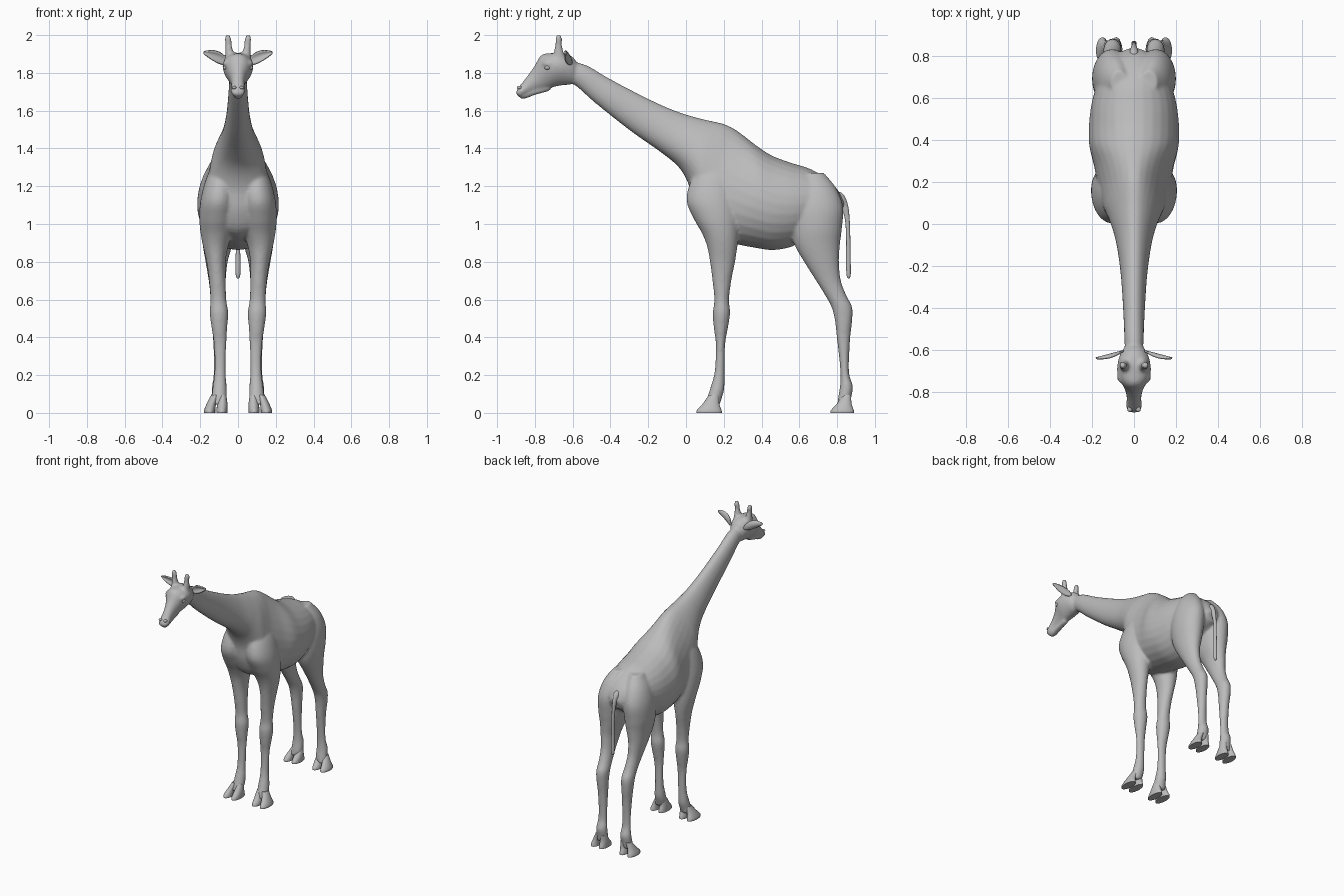
import bpy, bmesh, math
from mathutils import Vector

hide = bpy.data.materials.new("grey")
hide.diffuse_color = (0.5, 0.5, 0.5, 1)


def finish(name, bm, angle=40):
    bmesh.ops.recalc_face_normals(bm, faces=bm.faces)
    me = bpy.data.meshes.new(name)
    bm.to_mesh(me)
    bm.free()
    me.materials.append(hide)
    ob = bpy.data.objects.new(name, me)
    bpy.context.collection.objects.link(ob)
    bpy.ops.object.select_all(action='DESELECT')
    ob.select_set(True)
    bpy.context.view_layer.objects.active = ob
    bpy.ops.object.shade_smooth_by_angle(angle=math.radians(angle))
    return ob


def spline(rows, steps):
    """Catmull-Rom through tuples of numbers."""
    out = []
    for i in range(len(rows) - 1):
        a, b = rows[max(i - 1, 0)], rows[i]
        c, d = rows[i + 1], rows[min(i + 2, len(rows) - 1)]
        for s in range(steps):
            t = s / steps
            out.append([0.5 * (2 * q + (r - p) * t + (2 * p - 5 * q + 4 * r - u) * t * t
                               + (3 * q - p - 3 * r + u) * t ** 3) for p, q, r, u in zip(a, b, c, d)])
    return out + [list(rows[-1])]


def loft(bm, rows, side=1, steps=4, n=28):
    """Rows: y1, z1, y2, z2 (ends of the section), centre x, half width, egg shape."""
    rings = []
    for y1, z1, y2, z2, cx, w, egg in spline(rows, steps):
        ring = []
        for k in range(n):
            t = 2 * math.pi * k / n
            c = math.cos(t)
            ring.append(bm.verts.new((side * (cx + w * math.sin(t) * (1 - egg * c)),
                                      (y1 + y2) / 2 + c * (y1 - y2) / 2,
                                      (z1 + z2) / 2 + c * (z1 - z2) / 2)))
        rings.append(ring)
    for a, b in zip(rings, rings[1:]):
        for k in range(n):
            bm.faces.new((a[k], a[(k + 1) % n], b[(k + 1) % n], b[k]))
    bm.faces.new(rings[0])
    bm.faces.new(rings[-1])


def leg_rows(rows):
    """Rows: z, front y, back y, inner x, outer x."""
    return [(f, z, b, z, (i + o) / 2, (o - i) / 2, 0) for z, f, b, i, o in rows]


def ball(bm, centre, size):
    res = bmesh.ops.create_uvsphere(bm, u_segments=20, v_segments=12, radius=1)
    for v in res["verts"]:
        v.co = Vector(centre) + Vector([a * b for a, b in zip(v.co, size)])


# Neck, chest, barrel and rump
trunk = [(-.60, 1.86, -.63, 1.76, 0, .042, 0), (-.52, 1.837, -.575, 1.725, 0, .046, 0),
         (-.40, 1.767, -.48, 1.64, 0, .05, .05), (-.20, 1.663, -.29, 1.49, 0, .062, .1),
         (-.05, 1.597, -.12, 1.37, 0, .083, .2), (.07, 1.56, -.03, 1.29, 0, .11, .25),
         (.15, 1.542, .02, 1.19, 0, .135, .28), (.20, 1.53, .04, 1.06, 0, .15, .25),
         (.25, 1.507, .10, .95, 0, .165, .25), (.31, 1.465, .24, .90, 0, .185, .2),
         (.38, 1.41, .36, .875, 0, .212, .1), (.46, 1.36, .46, .862, 0, .215, .05),
         (.56, 1.323, .56, .88, 0, .205, 0), (.65, 1.295, .64, .925, 0, .185, 0),
         (.73, 1.25, .71, .97, 0, .165, 0), (.80, 1.185, .77, 1.01, 0, .12, 0),
         (.84, 1.11, .815, 1.04, 0, .04, 0)]
# Skull and muzzle
head = [(-.575, 1.85, -.575, 1.755, 0, .03, 0), (-.60, 1.885, -.60, 1.74, 0, .055, -.1),
        (-.65, 1.905, -.65, 1.735, 0, .074, -.2), (-.71, 1.905, -.70, 1.725, 0, .078, -.25),
        (-.765, 1.895, -.74, 1.713, 0, .06, -.2), (-.80, 1.84, -.775, 1.705, 0, .043, -.1),
        (-.835, 1.79, -.815, 1.695, 0, .035, 0), (-.87, 1.745, -.845, 1.685, 0, .037, .1),
        (-.893, 1.715, -.875, 1.675, 0, .035, .1), (-.90, 1.695, -.895, 1.68, 0, .018, 0)]
jaw = [(-.72, 1.73, -.72, 1.705, 0, .02, 0), (-.80, 1.71, -.80, 1.683, 0, .024, 0),
       (-.85, 1.692, -.85, 1.664, 0, .025, 0), (-.88, 1.683, -.875, 1.663, 0, .016, 0)]
front_leg = leg_rows([
    (1.34, .10, .22, .05, .115), (1.25, .035, .26, .02, .165), (1.13, .002, .28, .01, .198),
    (1.03, .04, .285, .015, .205), (.95, .085, .28, .03, .198), (.88, .112, .272, .052, .185),
    (.80, .127, .26, .065, .167), (.70, .14, .24, .065, .153), (.60, .15, .228, .062, .146),
    (.53, .142, .234, .052, .15), (.45, .147, .222, .057, .14), (.36, .158, .207, .062, .128),
    (.22, .152, .204, .065, .125), (.13, .128, .203, .06, .135), (.08, .112, .19, .06, .14),
    (.045, .105, .18, .07, .15)])
hind_leg = leg_rows([
    (1.27, .62, .73, .03, .11), (1.19, .575, .795, .015, .165), (1.09, .555, .832, .01, .195),
    (.98, .558, .826, .015, .199), (.89, .575, .815, .03, .187), (.80, .625, .81, .055, .172),
    (.70, .688, .82, .065, .155), (.62, .738, .85, .063, .147), (.56, .77, .88, .06, .146),
    (.49, .788, .88, .062, .142), (.40, .798, .87, .065, .133), (.28, .812, .863, .066, .128),
    (.20, .818, .865, .065, .13), (.14, .815, .884, .06, .138), (.08, .805, .875, .06, .142),
    (.045, .80, .87, .07, .15)])

bm = bmesh.new()
loft(bm, trunk)
loft(bm, head)
loft(bm, jaw)
for s in (-1, 1):
    loft(bm, front_leg, s)
    loft(bm, hind_leg, s)
    # Brow ridges
    ball(bm, (s * .06, -.725, 1.85), (.022, .035, .018))
    # Horns growing out of the skull, with round knobs
    loft(bm, [(-.705, 1.87, -.635, 1.87, .042, .028, 0), (-.70, 1.91, -.648, 1.91, .046, .022, 0),
              (-.692, 1.95, -.657, 1.95, .05, .017, 0), (-.692, 1.978, -.656, 1.978, .053, .018, 0),
              (-.688, 1.994, -.66, 1.994, .054, .014, 0), (-.68, 2.003, -.668, 2.003, .054, .006, 0)], s)
body = finish("body", bm, 180)
mod = body.modifiers.new("blend", 'REMESH')
mod.mode = 'VOXEL'
mod.voxel_size = 0.009
mod.use_smooth_shade = True
mod = body.modifiers.new("soften", 'SMOOTH')
mod.factor = 0.5
mod.iterations = 5

# Cloven hooves, two toes per foot
bm = bmesh.new()
for s in (-1, 1):
    for heel, toe in ((.19, .055), (.89, .765)):
        for top, mid, low in (((.062, .10), (.056, .11), (.056, .114)),
                              ((.10, .142), (.116, .165), (.12, .18))):
            loft(bm, leg_rows([(.095, toe + .065, heel - .015, *top),
                               (.05, toe + .035, heel - .014, *mid),
                               (.015, toe + .003, heel - .002, *low),
                               (0, toe, heel, *low)]), s, 3, 20)
finish("hooves", bm)

# Leaf-shaped ears, cupped towards the front
bm = bmesh.new()
for s in (-1, 1):
    grid = []
    for i in range(13):
        t = i / 12
        half = .005 + .028 * math.sin(math.pi * min(1, t ** .8)) ** .8 * (1 - .3 * t)
        row = []
        for j in range(7):
            v = j / 3 - 1
            row.append(bm.verts.new((s * (.05 + .132 * t), -.605 - .035 * t - .014 * v * v * math.sin(math.pi * t),
                                     1.855 + .052 * t + half * v + .006 * math.sin(math.pi * t))))
        grid.append(row)
    for a, b in zip(grid, grid[1:]):
        for j in range(6):
            bm.faces.new((a[j], a[j + 1], b[j + 1], b[j]))
ears = finish("ears", bm, 60)
mod = ears.modifiers.new("thickness", 'SOLIDIFY')
mod.thickness = .009
mod.offset = 0

# Eyes and raised nostril rims
bm = bmesh.new()
for s in (-1, 1):
    ball(bm, (s * .066, -.733, 1.828), (.013, .016, .012))
finish("eyes", bm, 180)
bm = bmesh.new()
for s in (-1, 1):
    ball(bm, (s * .02, -.882, 1.722), (.012, .014, .009))
finish("nostrils", bm, 180)

# Hanging tail
bm = bmesh.new()
loft(bm, [(.775, 1.17, .78, 1.10, 0, .03, 0), (.825, 1.165, .81, 1.10, 0, .022, 0),
          (.855, 1.11, .825, 1.08, 0, .014, 0), (.866, 1.03, .842, 1.02, 0, .011, 0),
          (.87, .92, .848, .92, 0, .010, 0), (.872, .80, .847, .80, 0, .013, 0),
          (.872, .73, .85, .73, 0, .012, 0), (.865, .712, .857, .712, 0, .005, 0)], 1, 4, 16)
finish("tail", bm, 180)
